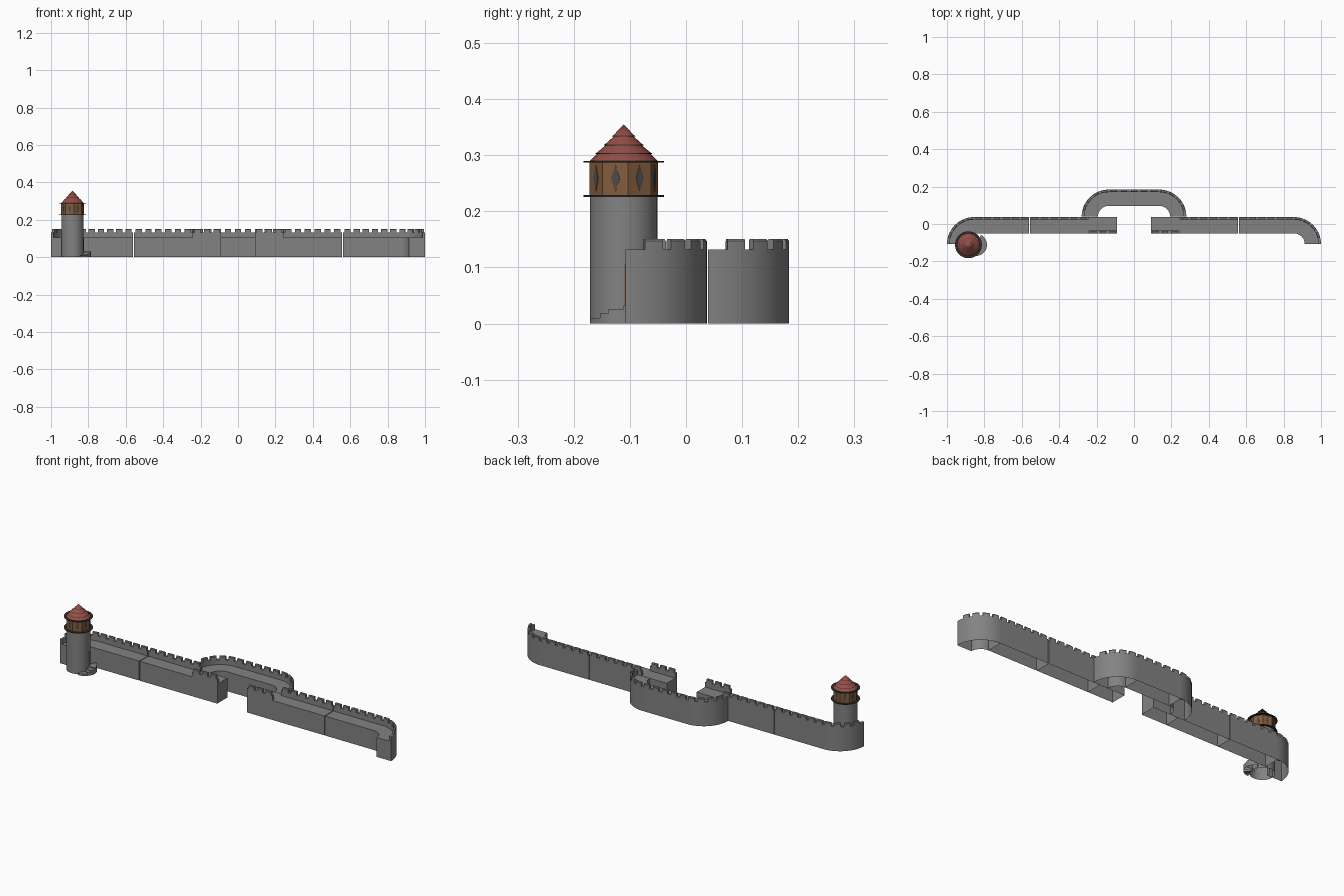
import bpy, bmesh
from math import sin, cos, pi, radians

if "Cube" in bpy.data.objects:
    bpy.data.objects.remove(bpy.data.objects["Cube"])

D = 0.087                      # wall depth
WALL = [(0, 0), (0, .132), (.014, .132), (.014, .106), (D, .106), (D, 0)]
MERLON = [(0, .132), (0, .147), (.003, .151), (.011, .151), (.014, .147), (.014, .132)]


def material(name, rgb):
    m = bpy.data.materials.new(name)
    m.diffuse_color = (*rgb, 1)
    m.use_nodes = True
    m.node_tree.nodes["Principled BSDF"].inputs["Base Color"].default_value = m.diffuse_color
    return m


STONE = material("stone", (.225, .225, .225))
WOOD = material("wood", (.225, .108, .045))
DARK = material("dark_trim", (.035, .03, .025))
ROOF = material("roof_red", (.30, .075, .065))
DOOR = material("door_wood", (.20, .09, .035))
GLASS = material("window_grey", (.07, .07, .07))


def finish(bm, name, mat=STONE, smooth=True):
    bmesh.ops.recalc_face_normals(bm, faces=bm.faces[:])
    me = bpy.data.meshes.new(name)
    bm.to_mesh(me)
    bm.free()
    ob = bpy.data.objects.new(name, me)
    bpy.context.collection.objects.link(ob)
    me.materials.append(mat)
    if smooth:
        bpy.ops.object.select_all(action='DESELECT')
        ob.select_set(True)
        bpy.context.view_layer.objects.active = ob
        bpy.ops.object.shade_smooth_by_angle(angle=radians(30))
    return ob


# paths give the outer edge point and the inward direction
def straight(x0, x1, y, inward):
    return (lambda t: (x0 + (x1 - x0) * t, y, 0, inward)), x1 - x0, 1


def quarter(cx, cy, r):
    def f(t):
        a = t * pi / 2
        return cx + r * cos(a), cy + r * sin(a), -cos(a), -sin(a)
    return f, r * pi / 2, 16


def sweep(bm, f, side, t0, t1, n, profile):
    rings = []
    for i in range(n + 1):
        x, y, nx, ny = f(t0 + (t1 - t0) * i / n)
        rings.append([bm.verts.new((side * (x + nx * d), y + ny * d, z)) for d, z in profile])
    for a, b in zip(rings, rings[1:]):
        for k in range(len(profile) - 1):
            bm.faces.new((a[k], a[k + 1], b[k + 1], b[k]))
    bm.faces.new(rings[0])
    bm.faces.new(rings[-1])


# wall section, open underneath, with a row of merlons on the parapet
def wall(name, path, side=1):
    f, length, n = path
    bm = bmesh.new()
    sweep(bm, f, side, 0, 1, n, WALL)
    count = round(length / .0525)
    h = .0168 / length
    for i in range(count):
        c = (i + .5) / count if n == 1 else .23 + .2205 * i
        sweep(bm, f, side, c - h, min(c + h, 1), 1 if n == 1 else 4, MERLON)
    finish(bm, name)


for side, tag in ((1, "right"), (-1, "left")):
    wall("gate_wall_" + tag, straight(.09, .242, -.05, 1), side)
    wall("inner_wall_" + tag, straight(.242, .557, .037, -1), side)
    wall("outer_wall_" + tag, straight(.561, .855, .037, -1), side)
    wall("end_curve_" + tag, quarter(.855, -.108, .145), side)
    wall("rear_curve_" + tag, quarter(.135, .039, .145), side)
wall("rear_wall", straight(-.135, .135, .184, -1))

TX, TY = -.885, -.111


# lathe around the tower axis
def lathe(name, profile, n, mat=STONE, rot=0, smooth=True):
    bm = bmesh.new()
    rings = []
    for r, z in profile:
        rings.append([bm.verts.new((TX + r * cos(rot + 2 * pi * i / n),
                                    TY + r * sin(rot + 2 * pi * i / n), z)) for i in range(n)])
    for a, b in zip(rings, rings[1:]):
        for i in range(n):
            j = (i + 1) % n
            bm.faces.new((a[i], a[j], b[j], b[i]))
    bmesh.ops.remove_doubles(bm, verts=bm.verts[:], dist=1e-5)
    return finish(bm, name, mat, smooth)


ROT = radians(7.5)
lathe("tower_shaft", [(.060, 0), (.060, .228)], 48)
lathe("tower_room", [(.0615, .228), (.0615, .288)], 8, WOOD, ROT, False)
for name, z in (("lower_rim", .226), ("upper_rim", .287)):
    lathe(name, [(0, z), (.072, z), (.072, z + .003), (0, z + .003)], 32, DARK)

# roof in overlapping tiers with dark edges
tiers = [(.290, .060), (.303, .050), (.318, .035), (.334, .020), (.355, 0)]
for i in range(4):
    (z0, r0), (z1, r1) = tiers[i], tiers[i + 1]
    top = max(r1 - .003, 0)
    lathe(f"roof_tier_{i}", [(r0, z0), (top, z1)], 24, ROOF)
    lathe(f"roof_edge_{i}", [(max(r0 - .006, 0), z0 - .001), (r0 + .001, z0 - .001), (r0, z0 + .001)],
          24, DARK)

# diamond windows around the room
apothem = .0615 * cos(pi / 8)
bm = bmesh.new()
for k in range(8):
    a = radians(30 + 45 * k)

    def at(d, s, z):
        return (TX + cos(a) * d - sin(a) * s, TY + sin(a) * d + cos(a) * s, z)
    shape = [(0, .235), (.008, .259), (0, .283), (-.008, .259)]
    back = [bm.verts.new(at(apothem - .001, s, z)) for s, z in shape]
    front = [bm.verts.new(at(apothem + .0008, s, z)) for s, z in shape]
    bm.faces.new(front)
    for i in range(4):
        bm.faces.new((back[i], back[i - 1], front[i - 1], front[i]))
finish(bm, "diamond_windows", GLASS, False)


# curved slab used for the steps and the door
def wedge(name, cx, cy, r0, r1, a0, a1, z0, z1, mat=STONE):
    bm = bmesh.new()
    n = 8
    rings = []
    for i in range(n + 1):
        a = radians(a0 + (a1 - a0) * i / n)
        rings.append([bm.verts.new((cx + r * cos(a), cy + r * sin(a), z))
                      for r, z in ((r1, z0), (r1, z1), (r0, z1))])
    for a, b in zip(rings, rings[1:]):
        for k in range(2):
            bm.faces.new((a[k], a[k + 1], b[k + 1], b[k]))
    for ring in (rings[0], rings[-1]):
        x, y, _ = ring[2].co
        bm.faces.new(ring + [bm.verts.new((x, y, z0))])
    finish(bm, name, mat)


# steps climbing around the tower foot to the door
steps = [(-90, -45, .010), (-45, -27, .018), (-27, 0, .026), (0, 62, .032)]
for i, (a0, a1, h) in enumerate(steps):
    wedge(f"step_{i}", -.846, TY, .010, .060, a0, a1, 0, h)
wedge("tower_door", TX, TY, .059, .0606, 1, 42, .032, .106, DOOR)
